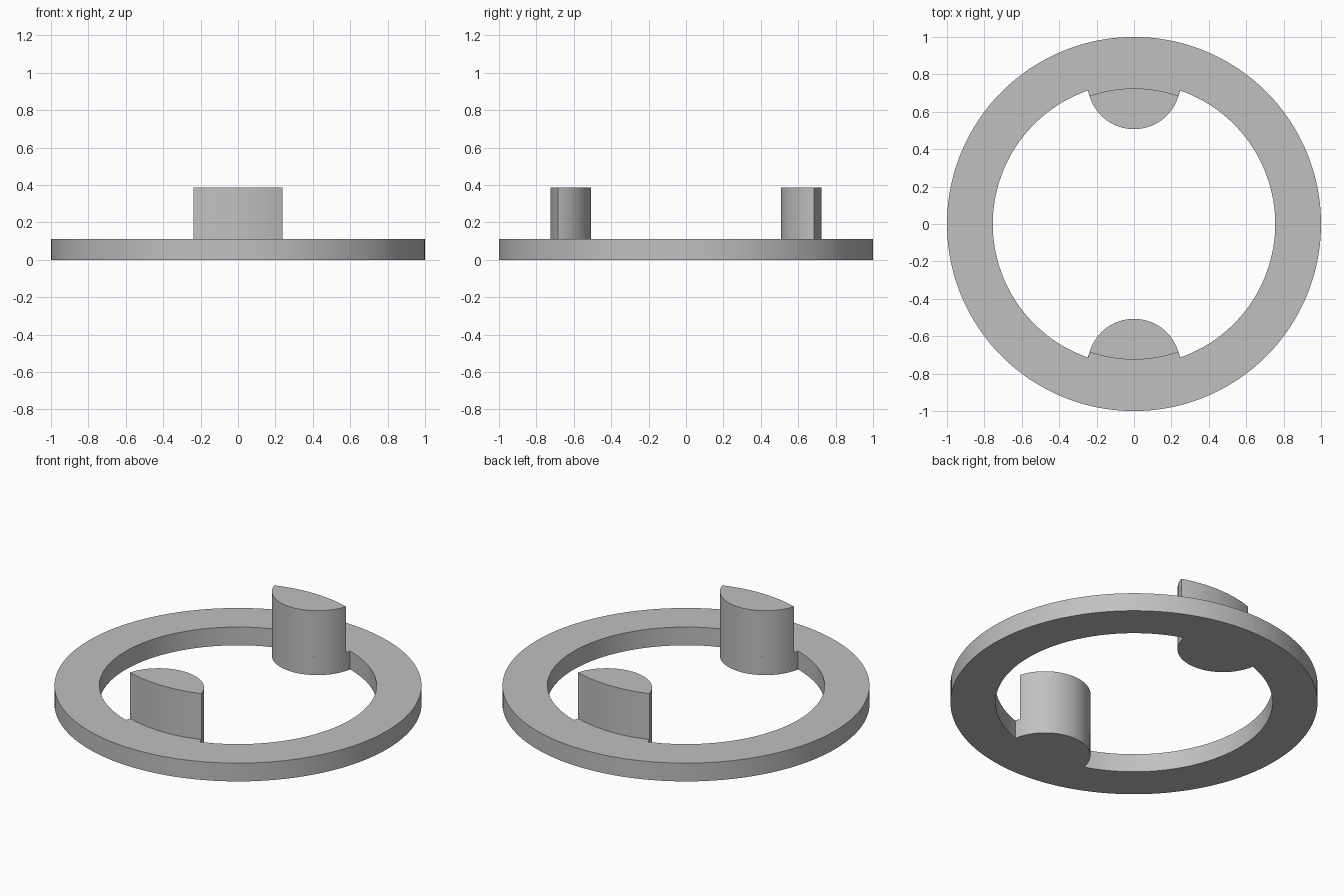
import bpy, bmesh
from math import sin, cos, pi, sqrt, atan2, radians

OUTER, INNER, POST_BACK = 1.0, 0.755, 0.725
TAB_Y, TAB_R = 0.755, 0.248
RING_H, POST_TOP = 0.11, 0.387

if "Cube" in bpy.data.objects:
    bpy.data.objects.remove(bpy.data.objects["Cube"])

grey = bpy.data.materials.new("plain grey")
grey.use_nodes = True
colour = (0.53, 0.53, 0.53, 1)
grey.diffuse_color = colour
grey.node_tree.nodes["Principled BSDF"].inputs["Base Color"].default_value = colour


def arc(radius, start, end, steps, cy=0.0):
    angles = [start + (end - start) * i / steps for i in range(steps + 1)]
    return [(radius * cos(a), cy + radius * sin(a)) for a in angles]


def corner(radius):
    """Right-hand crossing of the tab circle with a circle about the origin."""
    y = (radius ** 2 + TAB_Y ** 2 - TAB_R ** 2) / (2 * TAB_Y)
    return sqrt(radius ** 2 - y ** 2), y


def tab_arc(radius, steps=32):
    """Inward-facing tab edge, running from the right corner to the left."""
    x, y = corner(radius)
    start = atan2(y - TAB_Y, x)
    return arc(TAB_R, start, -pi - start, steps, TAB_Y)


def finish(name, bm):
    bmesh.ops.remove_doubles(bm, verts=bm.verts, dist=1e-5)
    bmesh.ops.recalc_face_normals(bm, faces=bm.faces)
    mesh = bpy.data.meshes.new(name)
    bm.to_mesh(mesh)
    bm.free()
    mesh.materials.append(grey)
    obj = bpy.data.objects.new(name, mesh)
    bpy.context.collection.objects.link(obj)
    bpy.ops.object.select_all(action='DESELECT')
    obj.select_set(True)
    bpy.context.view_layer.objects.active = obj
    bpy.ops.object.shade_smooth_by_angle(angle=radians(30))
    return obj


# Ring with two rounded tabs growing inward from its inner edge
x, y = corner(INNER)
a = atan2(y, x)
half_inner = tab_arc(INNER)[:-1] + arc(INNER, pi - a, pi + a, 64)[:-1]
half_outer = arc(OUTER, a, pi - a, 32)[:-1] + arc(OUTER, pi - a, pi + a, 64)[:-1]
inner = half_inner + [(-px, -py) for px, py in half_inner]
outer = half_outer + [(-px, -py) for px, py in half_outer]

bm = bmesh.new()
loops = [[bm.verts.new((px, py, z)) for px, py in outline]
         for outline, z in ((outer, 0), (outer, RING_H), (inner, RING_H), (inner, 0))]
count = len(outer)
for k in range(4):
    lower, upper = loops[k], loops[(k + 1) % 4]
    for i in range(count):
        j = (i + 1) % count
        bm.faces.new((lower[i], lower[j], upper[j], upper[i]))
finish("ring", bm)

# Upright posts standing on the tabs, with a curved outer face
x, y = corner(POST_BACK)
a = atan2(y, x)
profile = tab_arc(POST_BACK)[:-1] + arc(POST_BACK, pi - a, a, 16)[:-1]
for name, side in (("back_post", 1), ("front_post", -1)):
    bm = bmesh.new()
    base = [bm.verts.new((side * px, side * py, RING_H)) for px, py in profile]
    top = [bm.verts.new((side * px, side * py, POST_TOP)) for px, py in profile]
    for i in range(len(base)):
        j = (i + 1) % len(base)
        bm.faces.new((base[i], base[j], top[j], top[i]))
    bm.faces.new(top)
    bm.faces.new(base[::-1])
    finish(name, bm)
